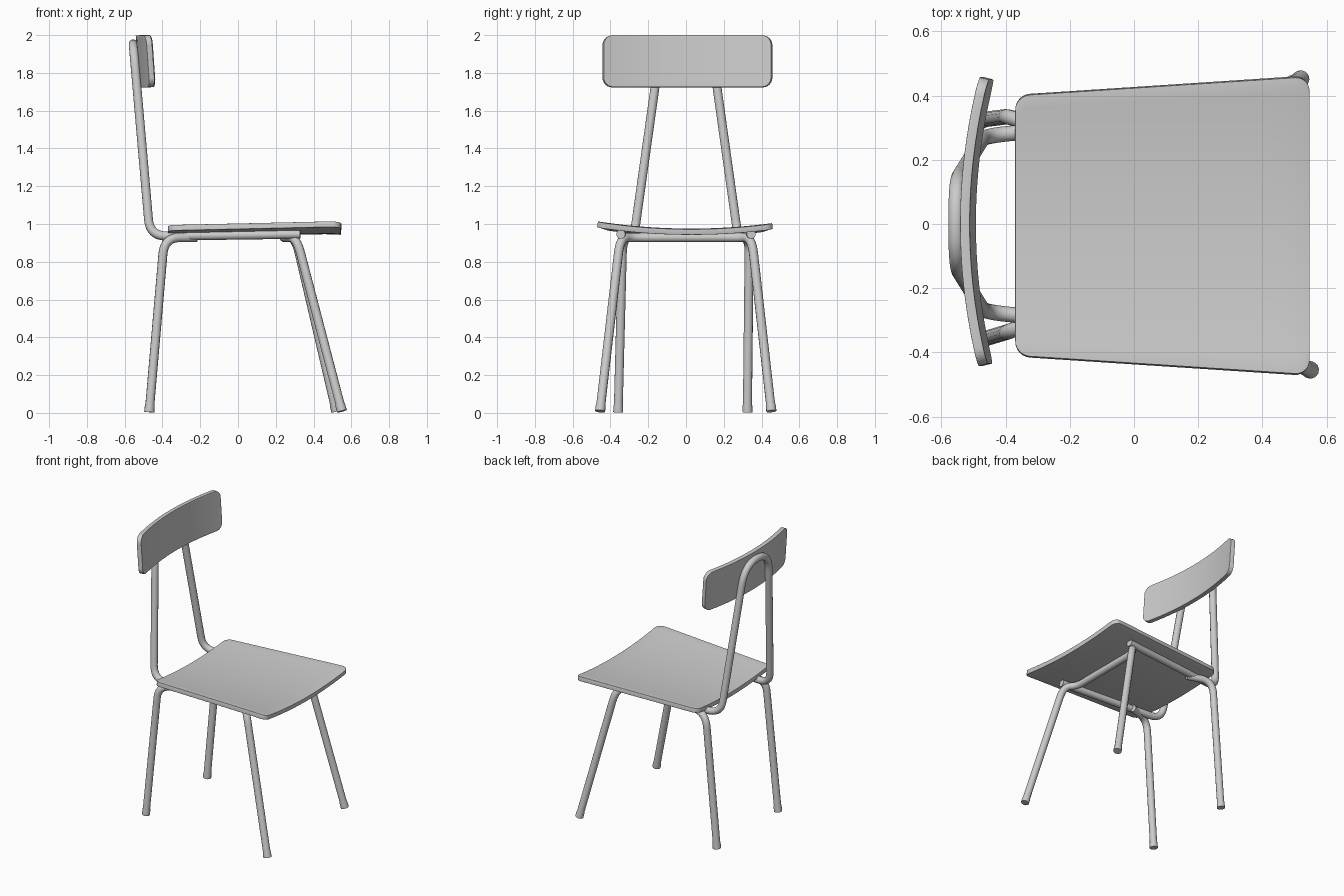
import bpy, bmesh, math
from mathutils import Vector

if "Cube" in bpy.data.objects:
    bpy.data.objects.remove(bpy.data.objects["Cube"])

R = 0.024  # tube radius


def finish(ob, angle=40):
    bpy.ops.object.select_all(action='DESELECT')
    ob.select_set(True)
    bpy.context.view_layer.objects.active = ob
    bpy.ops.object.convert(target='MESH')
    bpy.ops.object.shade_smooth_by_angle(angle=math.radians(angle))


def tube(name, pts, fillets, feet=()):
    """Round tube along a polyline with softened corners; feet = flared end indices."""
    pts = [Vector(p) for p in pts]
    path = [(pts[0], 1.0)]
    if 0 in feet:
        path = [(pts[0], 1.13), (pts[0].lerp(pts[1], 0.03), 1.1), (pts[0].lerp(pts[1], 0.05), 1.0)]
    for i in range(1, len(pts) - 1):
        p, a, b = pts[i], pts[i - 1] - pts[i], pts[i + 1] - pts[i]
        s = p + a.normalized() * min(fillets[i - 1], a.length * 0.48)
        e = p + b.normalized() * min(fillets[i - 1], b.length * 0.48)
        for k in range(11):
            t = k / 10
            path.append((s * (1 - t) ** 2 + p * 2 * t * (1 - t) + e * t * t, 1.0))
    if -1 in feet:
        path += [(pts[-1].lerp(pts[-2], 0.05), 1.0), (pts[-1].lerp(pts[-2], 0.03), 1.1), (pts[-1], 1.13)]
    else:
        path.append((pts[-1], 1.0))
    cu = bpy.data.curves.new(name, 'CURVE')
    cu.dimensions = '3D'
    cu.bevel_depth = R
    cu.bevel_resolution = 4
    cu.use_fill_caps = True
    sp = cu.splines.new('POLY')
    sp.points.add(len(path) - 1)
    for q, (co, r) in zip(sp.points, path):
        q.co = (*co, 1)
        q.radius = r
    ob = bpy.data.objects.new(name, cu)
    bpy.context.collection.objects.link(ob)
    finish(ob)


def plate(name, u0, u1, half, r, place, thick):
    """Curved board with rounded corners: columns along u, rows across, mapped by place()."""
    arc = [r * (1 - math.cos(math.pi / 2 * k / 6)) for k in range(7)]
    n = 16
    mid = [u0 + r + (u1 - u0 - 2 * r) * k / n for k in range(1, n)]
    us = [u0 + d for d in arc] + mid + [u1 - d for d in reversed(arc)]
    bm = bmesh.new()
    rows = 20
    grid = []
    for u in us:
        d = min(u - u0, u1 - u, r)
        h = half(u) - r + math.sqrt(max(0, r * r - (r - d) ** 2))
        grid.append([bm.verts.new(place(u, h * (2 * k / rows - 1))) for k in range(rows + 1)])
    for a, b in zip(grid, grid[1:]):
        for k in range(rows):
            bm.faces.new((a[k], b[k], b[k + 1], a[k + 1]))
    me = bpy.data.meshes.new(name)
    bm.to_mesh(me)
    bm.free()
    ob = bpy.data.objects.new(name, me)
    bpy.context.collection.objects.link(ob)
    so = ob.modifiers.new("thickness", 'SOLIDIFY')
    so.thickness = thick
    so.offset = -1
    be = ob.modifiers.new("soft_edge", 'BEVEL')
    be.width = 0.008
    be.segments = 3
    be.limit_method = 'ANGLE'
    be.angle_limit = math.radians(50)
    finish(ob)


# Seat: tapered, dished board
def seat_point(x, y):
    front = max(0, x - 0.47)
    z = 0.965 + 0.0133 * (x + 0.37) + 0.033 * (y / 0.46) ** 2 - 0.01 * y - 0.8 * front ** 2
    return (x, y - 0.005, z)


plate("seat", -0.37, 0.547, lambda x: 0.407 + 0.065 * (x + 0.33), 0.045, seat_point, 0.03)


# Backrest: board curved around the sitter, leaning slightly back
def back_point(y, v):
    x = -0.502 + 0.055 * (y / 0.44) ** 2 - 0.07 * v
    return (x, y, 1.8625 + v)


plate("backrest", -0.435, 0.45, lambda y: 0.1375, 0.05, back_point, 0.03)

# Back frame: one tube from the seat rails up and over in an arch
half = [(0.33, 0.345, 0.946), (-0.466, 0.275, 0.935), (-0.555, 0.132, 1.953)]
tube("back_frame", half + [(x, -y, z) for x, y, z in reversed(half)], [0.09, 0.14, 0.14, 0.09])

# Front legs: a single bent tube with a crossbar under the seat
tube("front_legs",
     [(0.52, 0.452, 0.009), (0.305, 0.348, 0.928), (0.245, 0.28, 0.928),
      (0.245, -0.28, 0.928), (0.31, -0.348, 0.928), (0.55, -0.455, 0.009)],
     [0.09, 0.06, 0.06, 0.09], feet=(0, -1))

# Back legs: bent at the top into short stubs under the rails
for s, side in ((1, "left"), (-1, "right")):
    tube("back_leg_" + side,
         [(-0.47, s * 0.342 - 0.017, 0.004), (-0.39, s * 0.335, 0.928), (-0.22, s * 0.275, 0.928)],
         [0.09], feet=(0,))
